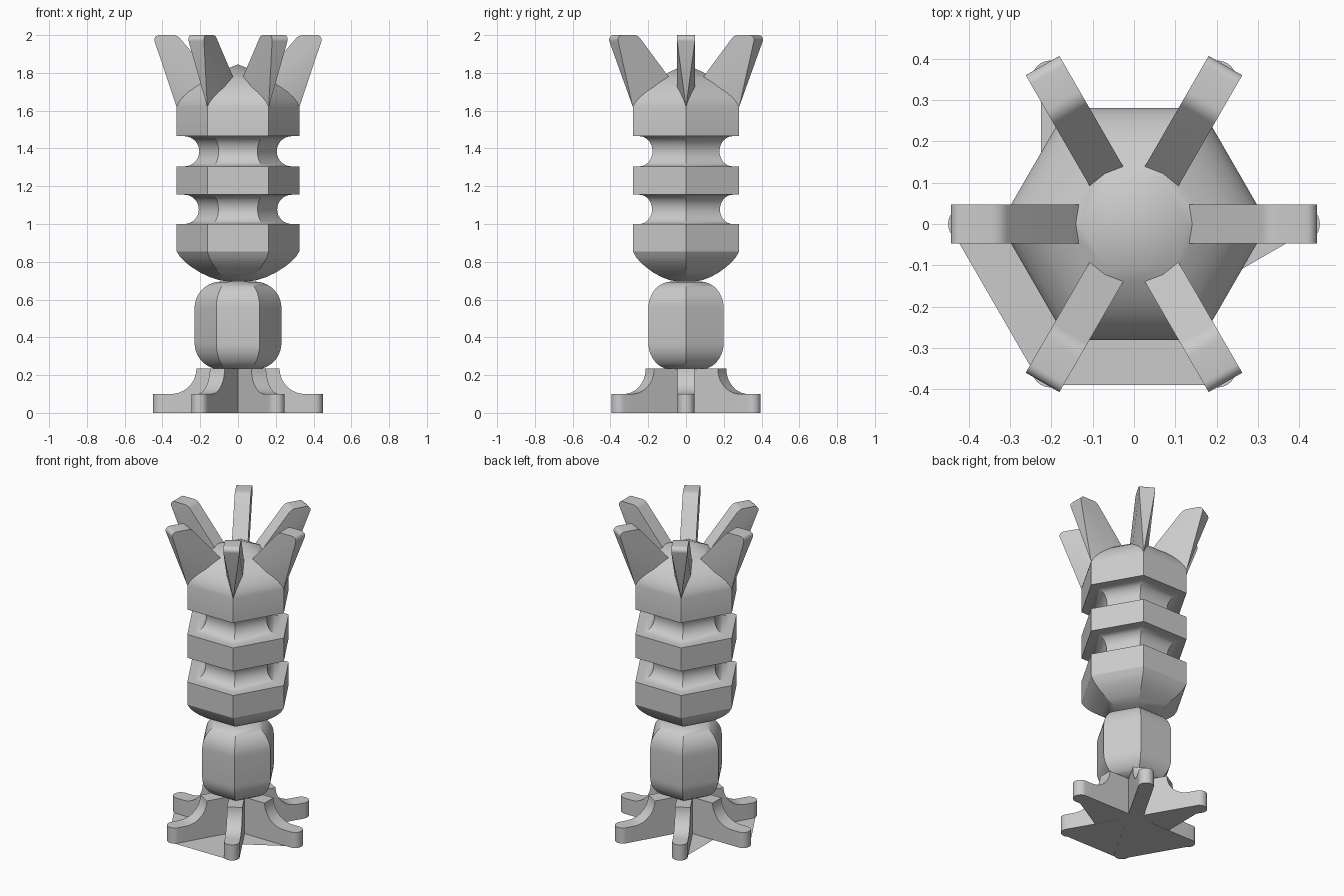
import bpy, bmesh
from math import sin, cos, pi, radians

cube = bpy.data.objects.get("Cube")
if cube:
    bpy.data.objects.remove(cube)

grey = bpy.data.materials.new("light grey")
grey.use_nodes = True
grey.diffuse_color = (0.6, 0.6, 0.6, 1)
grey.node_tree.nodes["Principled BSDF"].inputs["Base Color"].default_value = (0.6, 0.6, 0.6, 1)

SIDES = [radians(60 * i) for i in range(6)]


def finish(bm, name):
    bmesh.ops.recalc_face_normals(bm, faces=bm.faces)
    mesh = bpy.data.meshes.new(name)
    bm.to_mesh(mesh)
    bm.free()
    mesh.materials.append(grey)
    obj = bpy.data.objects.new(name, mesh)
    bpy.context.collection.objects.link(obj)
    bpy.ops.object.select_all(action='DESELECT')
    obj.select_set(True)
    bpy.context.view_layer.objects.active = obj
    bpy.ops.object.shade_smooth_by_angle(angle=radians(25))
    return obj


def arc(cr, cz, rr, rz, start, end, steps=10):
    """Elliptical arc in the (radius, height) plane, angles in degrees."""
    angles = [radians(start + (end - start) * i / steps) for i in range(steps + 1)]
    return [(cr + rr * cos(a), cz + rz * sin(a)) for a in angles]


def hex_lathe(name, profile):
    """Six-sided turned body from a bottom-to-top profile."""
    bm = bmesh.new()
    rings = [[bm.verts.new((r * cos(a), r * sin(a), z)) for a in SIDES] for r, z in profile]
    for low, high in zip(rings, rings[1:]):
        for i in range(6):
            j = (i + 1) % 6
            bm.faces.new((low[i], low[j], high[j], high[i]))
    bm.faces.new(rings[0])
    bm.faces.new(rings[-1])
    bmesh.ops.remove_doubles(bm, verts=bm.verts, dist=0.0005)
    return finish(bm, name)


def six_copies(obj, name):
    for i, a in enumerate(SIDES):
        part = obj if i == 0 else obj.copy()
        part.name = f"{name}_{i + 1}"
        part.rotation_euler.z = a
        if i:
            bpy.context.collection.objects.link(part)


# Rounded lower bulb
hex_lathe("lower_bulb", arc(0.09, 0.37, 0.14, 0.14, -90, 0) + arc(0.09, 0.555, 0.14, 0.14, 0, 90))

# Main column: curved underside, two round grooves, domed top
underside = [(0.05, 0.695), (0.1, 0.703), (0.15, 0.719), (0.2, 0.743), (0.25, 0.775),
             (0.28, 0.799), (0.305, 0.824), (0.325, 0.855)]
grooves = []
for low, high in ((1.0, 1.155), (1.305, 1.465)):
    half = (high - low) / 2
    grooves += [(0.325, low)] + arc(0.285, low + half, half, half, 270, 90, 16) + [(0.325, high)]
dome = [(0.325, 1.62), (0.318, 1.645), (0.303, 1.672), (0.28, 1.7), (0.25, 1.727),
        (0.21, 1.753), (0.17, 1.775), (0.13, 1.793), (0.0001, 1.845)]
hex_lathe("column", underside + grooves + dome)

# Crown fins: outer edge narrows to a point on the column's corner
outline = arc(0.418, 1.975, 0.025, 0.025, -15, 90, 6) + arc(0.345, 1.95, 0.05, 0.05, 90, 140, 6)
outline += [(0.13, 1.775), (0.13, 1.62)]
bm = bmesh.new()
bm.verts.new((0.325, 0, 1.62))
for r, z in outline:
    for y in (-0.047, 0.047):
        bm.verts.new((r, y, z))
bmesh.ops.convex_hull(bm, input=bm.verts)
bmesh.ops.dissolve_limit(bm, angle_limit=0.01, verts=bm.verts, edges=bm.edges)
six_copies(finish(bm, "crown_fin"), "crown_fin")

# Feet: raised hub end, concave sweep, flat toe with a rounded tip
W = 0.045
side = [(0, 0.235)] + arc(0.355, 0.235, 0.135, 0.135, 180, 270)
sections = [(r, W, z) for r, z in side]
sections += [(0.405 + W * sin(a), max(W * cos(a), 0.001), 0.1)
             for a in [i * pi / 16 for i in range(9)]]
bm = bmesh.new()
loops = [[bm.verts.new(p) for p in ((r, -w, 0), (r, w, 0), (r, w, z), (r, -w, z))]
         for r, w, z in sections]
for a, b in zip(loops, loops[1:]):
    for i in range(4):
        j = (i + 1) % 4
        bm.faces.new((a[i], a[j], b[j], b[i]))
bm.faces.new(loops[0])
bm.faces.new(loops[-1])
bmesh.ops.remove_doubles(bm, verts=bm.verts, dist=0.0001)
six_copies(finish(bm, "foot"), "foot")

# Thin floor web joining some of the feet
bm = bmesh.new()
hub = bm.verts.new((0, 0, 0.001))
tips = [bm.verts.new((0.45 * cos(a), 0.45 * sin(a), 0.001)) for a in SIDES]
for i, j in ((3, 4), (4, 5)):
    bm.faces.new((hub, tips[i], tips[j]))
for i, j in ((2, 4), (4, 0)):
    bm.faces.new((hub, tips[i], tips[j]))
finish(bm, "floor_web")
